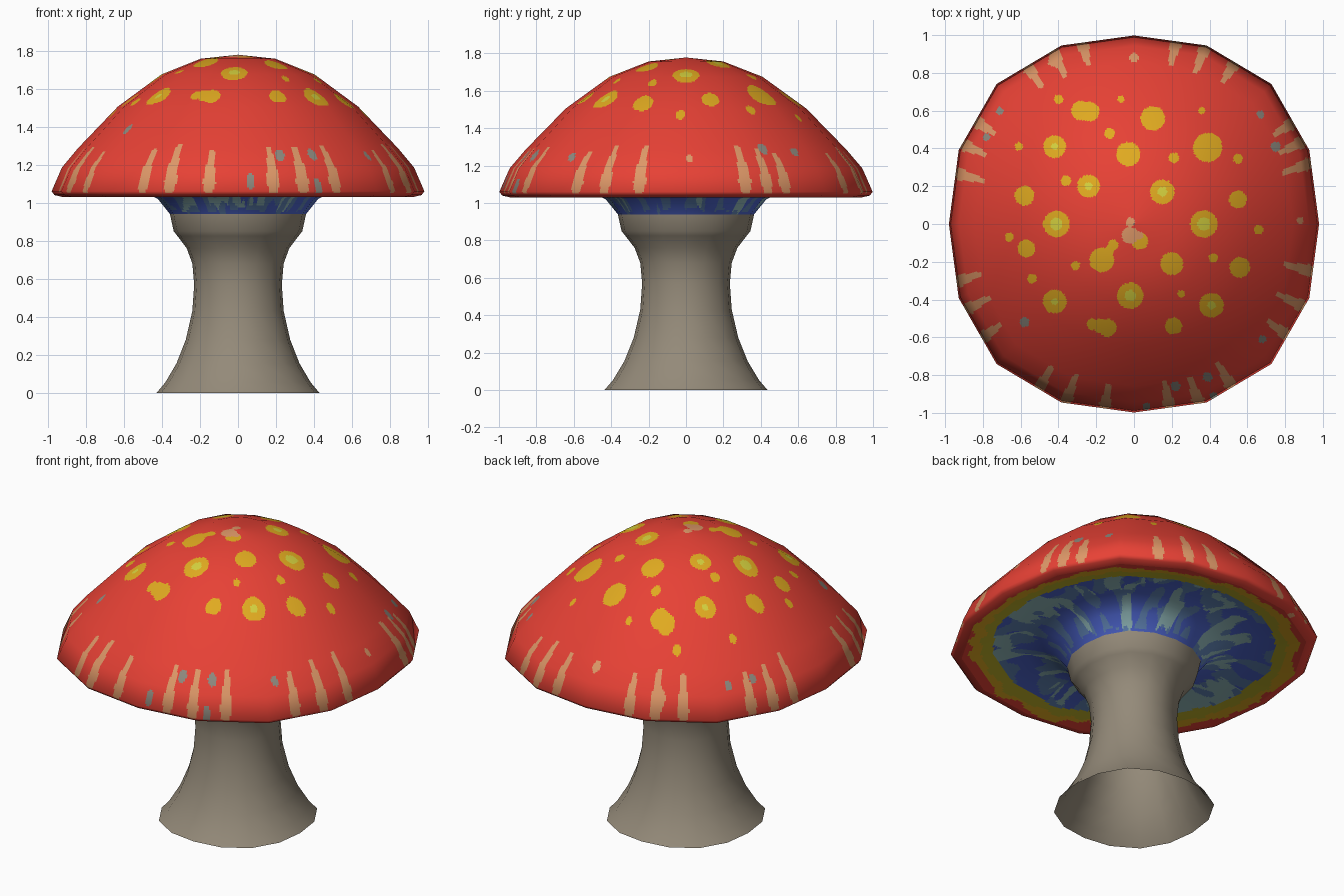
import bpy, math
from mathutils import Vector, noise

if "Cube" in bpy.data.objects:
    bpy.data.objects.remove(bpy.data.objects["Cube"])


def material(name, rgb):
    lin = [(c / 255 / 12.92) if c < 11 else ((c / 255 + 0.055) / 1.055) ** 2.4 for c in rgb]
    m = bpy.data.materials.new(name)
    m.diffuse_color = (*lin, 1)
    m.use_nodes = True
    m.node_tree.nodes["Principled BSDF"].inputs["Base Color"].default_value = m.diffuse_color
    return m


COLOURS = ["red", "yellow", "lime", "peach", "grey", "taupe", "olive", "blue", "slate_blue", "teal"]
RGB = [(231, 65, 53), (224, 170, 32), (212, 208, 62), (222, 152, 104), (142, 137, 126),
       (148, 138, 121), (190, 176, 40), (78, 102, 208), (98, 134, 184), (148, 188, 190)]
MATS = [material(n, c) for n, c in zip(COLOURS, RGB)]
SIDES = 16
SQUARISH = 0.05


def lathe(name, profile, step, sub, colour):
    """Sixteen-sided lathe, finely cut for painted detail, with smooth normals."""
    pts = [Vector(p) for p in profile]
    seg_n = []
    for a, b in zip(pts, pts[1:]):
        d = (b - a).normalized()
        seg_n.append(Vector((-d.y, d.x)))
    point_n = [seg_n[0]] + [(a + b).normalized() for a, b in zip(seg_n, seg_n[1:])] + [seg_n[-1]]
    rings = []
    for i, (a, b) in enumerate(zip(pts, pts[1:])):
        n = max(1, round((b - a).length / step))
        for k in range(n):
            rings.append((a.lerp(b, k / n), point_n[i].lerp(point_n[i + 1], k / n)))
    rings.append((pts[-1], point_n[-1]))

    # corner directions of the sixteen-sided outline, divided along each side
    corners = []
    for j in range(SIDES):
        t = math.tau * j / SIDES
        s = 1 + SQUARISH * math.sin(2 * t) ** 2
        corners.append((Vector((0.98 * s * math.cos(t), 0.998 * s * math.sin(t))),
                        Vector((math.cos(t), math.sin(t)))))
    around = []
    for j in range(SIDES):
        (a, na), (b, nb) = corners[j], corners[(j + 1) % SIDES]
        around += [(a.lerp(b, k / sub), na.lerp(nb, k / sub)) for k in range(sub)]

    verts, normals, faces = [], [], []
    for p, n in rings:
        for o, d in around:
            verts.append((o.x * p.x, o.y * p.x, p.y))
            normals.append(Vector((d.x * n.x, d.y * n.x, n.y)).normalized())
    c = len(around)
    for i in range(len(rings) - 1):
        for j in range(c):
            k = (j + 1) % c
            faces.append((i * c + j, (i + 1) * c + j, (i + 1) * c + k, i * c + k))
    me = bpy.data.meshes.new(name)
    me.from_pydata(verts, [], faces)
    for m in MATS:
        me.materials.append(m)
    for f in me.polygons:
        f.use_smooth = True
        f.material_index = COLOURS.index(colour(f.center))
    me.update()
    me.normals_split_custom_set_from_vertices(normals)
    ob = bpy.data.objects.new(name, me)
    bpy.context.collection.objects.link(ob)
    return ob


# Cap spots seen from above: x, y, radius
SPOTS = [(-.28, .60, .052), (-.235, .595, .052), (.10, .56, .065), (-.03, .37, .064), (.39, .405, .077),
         (-.58, .15, .052), (.55, .13, .047), (-.57, -.13, .047), (.03, -.09, .045), (-.17, -.19, .065),
         (.20, -.21, .06), (.56, -.23, .054), (.21, -.54, .045), (-.14, -.55, .047), (-.18, -.54, .038),
         (-.22, -.53, .03), (-.40, .66, .025), (-.07, .66, .018), (-.13, .48, .028), (-.61, .41, .022),
         (.21, .35, .028), (.55, .345, .025), (.36, .60, .018), (-.36, .23, .028), (-.66, -.07, .023),
         (.66, -.03, .025), (-.31, -.22, .024), (.42, -.18, .024), (-.54, -.29, .025), (.25, -.37, .02),
         (-.11, -.11, .028), (-.13, -.14, .025)]
# Spots with a lime centre: x, y, radius, centre radius
EYED = [(-.41, 0, .07, .033), (.37, 0, .072, .035), (-.02, -.38, .07, .03), (-.42, .41, .06, .018),
        (-.24, .20, .06, .02), (.15, .17, .065, .026), (-.42, -.41, .063, .018), (.41, -.43, .065, .022)]
LIME = [(x, y, q) for x, y, r, q in EYED]
PEACH = [(-.02, -.06, .045), (-.02, .01, .025), (.03, -.06, .02), (0, .88, .025), (-.43, .86, .025),
         (.88, .02, .018)]
GREY = [(.22, -.86, .026), (.39, -.81, .026), (.75, .41, .026), (.68, -.61, .02), (-.58, -.52, .026),
        (-.78, .46, .02), (.065, -.965, .02), (.42, -.91, .02), (.67, .58, .02), (-.71, .60, .02)]
STRIPES = [19, 26, 32.5, 58, 68, 77, 106, 115, 124, 147, 155, 164, 198, 207, 217,
           240, 249, 261, 281, 290, 301, 324, 334, 345]


def inside(c, spots):
    for s in spots:
        if (c.x - s[0]) ** 2 + (c.y - s[1]) ** 2 < s[2] ** 2:
            return True
    return False


def cap_colour(c):
    r = math.hypot(c.x, c.y)
    if r < 0.8:
        if inside(c, LIME):
            return "lime"
        if inside(c, PEACH):
            return "peach"
        if inside(c, GREY):
            return "grey"
        return "yellow" if inside(c, SPOTS) or inside(c, EYED) else "red"
    if c.z > 1.045 and inside(c, GREY):
        return "grey"
    if inside(c, PEACH):
        return "peach"
    if 1.05 < c.z < 1.32:
        t = math.degrees(math.atan2(c.y, c.x))
        for a in STRIPES:
            # teardrop stripe, widest a little above the rim
            top = 1.29 + 0.02 * math.sin(a * 1.7)
            d = abs((t - a + 180) % 360 - 180) * math.pi / 180 * r
            u = (top - c.z) / (top - 1.05)
            if 0 < u and d < 0.012 + 0.03 * min(u, 0.75, 2.2 - 1.9 * u):
                return "peach"
    return "red"


def gill_colour(c):
    r = math.hypot(c.x, c.y)
    dx, dy = c.x / r, c.y / r
    edge = noise.noise(Vector((dx * 4, dy * 4, 3)))
    fine = noise.noise(Vector((dx * 9, dy * 9, 7)))
    # red rim, ragged yellow band, olive ring
    if r > 0.915 + 0.07 * edge + 0.04 * fine:
        return "red"
    if r > 0.86 + 0.04 * fine:
        return "yellow"
    if r > 0.79 + 0.03 * edge:
        return "olive"
    # mottled radial gills
    n = noise.noise(Vector((dx * 5, dy * 5, r * 3.5))) + 0.4 * noise.noise(Vector((dx * 14, dy * 14, r * 5)))
    m = noise.noise(Vector((dx * 6 + 9, dy * 6, r * 7)))
    if n > 0.07 and r > 0.39 + 0.06 * m:
        return "teal" if m > -0.22 else "slate_blue"
    return "slate_blue" if m > 0.08 and r > 0.38 else "blue"


# Cap dome with rolled rim
lathe("cap", [(0.002, 1.778), (.2, 1.757), (.41, 1.675), (.645, 1.505), (.86, 1.285), (.945, 1.185),
              (1.0, 1.06), (.985, 1.04), (.94, 1.03)], 0.0105, 40, cap_colour)

# Underside and flared blue neck
lathe("gills", [(.94, 1.03), (.8, 1.05), (.62, 1.08), (.5, 1.055), (.43, 1.02), (.365, .94)],
      0.0145, 40, gill_colour)

# Stem, open at the foot
lathe("stem", [(.365, .94), (.345, .85), (.325, .825), (.275, .76), (.245, .68), (.235, .57), (.245, .43),
               (.28, .28), (.33, .155), (.39, .055), (.437, 0)], 0.2, 1, lambda c: "taupe")
